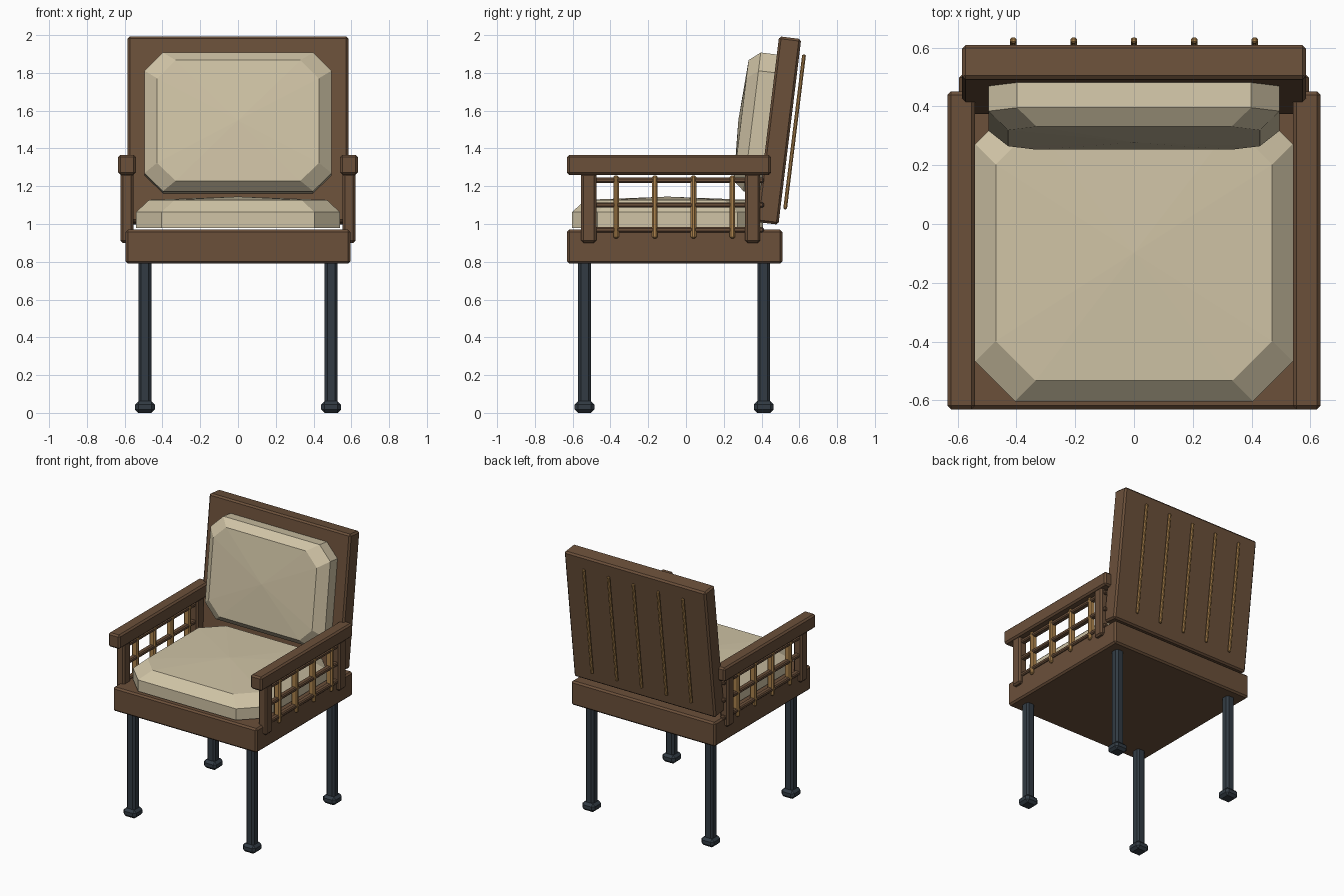
import bpy, bmesh, math
from mathutils import Matrix, Vector

if "Cube" in bpy.data.objects:
    bpy.data.objects.remove(bpy.data.objects["Cube"])


def material(name, rgb):
    m = bpy.data.materials.new(name)
    m.use_nodes = True
    m.diffuse_color = (*rgb, 1)
    m.node_tree.nodes["Principled BSDF"].inputs["Base Color"].default_value = (*rgb, 1)
    return m


WOOD = material("dark wood", (0.145, 0.079, 0.042))
FABRIC = material("cream fabric", (0.63, 0.55, 0.38))
METAL = material("dark metal", (0.032, 0.044, 0.057))
CANE = material("golden cane", (0.42, 0.23, 0.075))


def finish(name, bm, mat, frame):
    bmesh.ops.recalc_face_normals(bm, faces=bm.faces)
    mesh = bpy.data.meshes.new(name)
    bm.to_mesh(mesh)
    bm.free()
    mesh.materials.append(mat)
    obj = bpy.data.objects.new(name, mesh)
    obj.matrix_world = frame
    bpy.context.collection.objects.link(obj)
    return obj


def box(name, center, size, mat, bevel=0.012, frame=Matrix()):
    """Box with chamfered edges."""
    bm = bmesh.new()
    bmesh.ops.create_cube(bm, size=1, matrix=Matrix.Diagonal((*size, 1)))
    bmesh.ops.bevel(bm, geom=bm.edges[:], offset=bevel, segments=1, affect="EDGES")
    return finish(name, bm, mat, frame @ Matrix.Translation(center))


def octagon(bm, hx, hy, cut, z):
    """Ring of a rectangle with cut corners."""
    pts = []
    for sx, sy in ((1, 1), (-1, 1), (-1, -1), (1, -1)):
        pair = [(sx * hx, sy * (hy - cut)), (sx * (hx - cut), sy * hy)]
        pts += pair if sx * sy > 0 else pair[::-1]
    return [bm.verts.new((x, y, z)) for x, y in pts]


def cushion(name, hx, hy, cut, inset, heights, frame):
    """Cut-corner pad: straight wall, sloped shoulder, shallow domed top."""
    shoulder, rim, crown = heights
    bm = bmesh.new()
    rings = [octagon(bm, hx, hy, cut, 0),
             octagon(bm, hx, hy, cut, shoulder),
             octagon(bm, hx - inset[0], hy - inset[1], cut, rim)]
    bm.faces.new(rings[0])
    for low, high in zip(rings, rings[1:]):
        for i in range(8):
            j = (i + 1) % 8
            bm.faces.new((low[i], low[j], high[j], high[i]))
    peak = bm.verts.new((0, 0, crown))
    for i in range(8):
        bm.faces.new((rings[2][i], rings[2][(i + 1) % 8], peak))
    return finish(name, bm, FABRIC, frame)


# Seat
box("seat_frame", (0, -0.06, 0.88), (1.19, 1.14, 0.18), WOOD)
cushion("seat_cushion", 0.54, 0.505, 0.135, (0.07, 0.07), (0.085, 0.15, 0.167),
        Matrix.Translation((0, -0.098, 0.978)))

# Leaning back: panel, cushion and rear strips share one tilted frame
lean = Matrix.Translation((0, 0.491, 1.495)) @ Matrix.Rotation(math.radians(-7), 4, "X")
box("back_panel", (0, 0, 0), (1.17, 0.118, 0.99), WOOD, frame=lean)
pad = lean @ Matrix.Translation((0, -0.059, 0.028)) @ Matrix.Rotation(math.radians(90), 4, "X")
cushion("back_cushion", 0.495, 0.37, 0.097, (0.067, 0.048), (0.086, 0.145, 0.16), pad)
for i in range(5):
    box(f"back_strip_{i + 1}", ((i - 2) * 0.205, 0.084, 0.003), (0.022, 0.02, 0.826),
        CANE, 0.006, lean)

# Legs and feet
for side, sx in (("left", 1), ("right", -1)):
    for end, y in (("front", -0.537), ("back", 0.412)):
        box(f"{end}_{side}_leg", (sx * 0.493, y, 0.42), (0.068, 0.068, 0.77), METAL, 0.014)
        box(f"{end}_{side}_foot", (sx * 0.493, y, 0.031), (0.105, 0.105, 0.062), METAL, 0.018)

    # Arms: rail, posts and lattice
    x = sx * 0.588
    box(f"{side}_arm_rail", (x, -0.09, 1.313), (0.094, 1.08, 0.105), WOOD)
    for end, y in (("front", -0.515), ("back", 0.353)):
        box(f"{end}_{side}_arm_post", (x, y, 1.085), (0.068, 0.08, 0.37), WOOD)
    for i in range(3):
        box(f"{side}_lattice_bar_{i + 1}", (x, -0.063, 0.97 + i * 0.131),
            (0.04, 0.95, 0.028), WOOD, 0.007)
    for i in range(4):
        box(f"{side}_lattice_slat_{i + 1}", (x, -0.37 + i * 0.205, 1.09),
            (0.05, 0.03, 0.335), CANE, 0.009)
